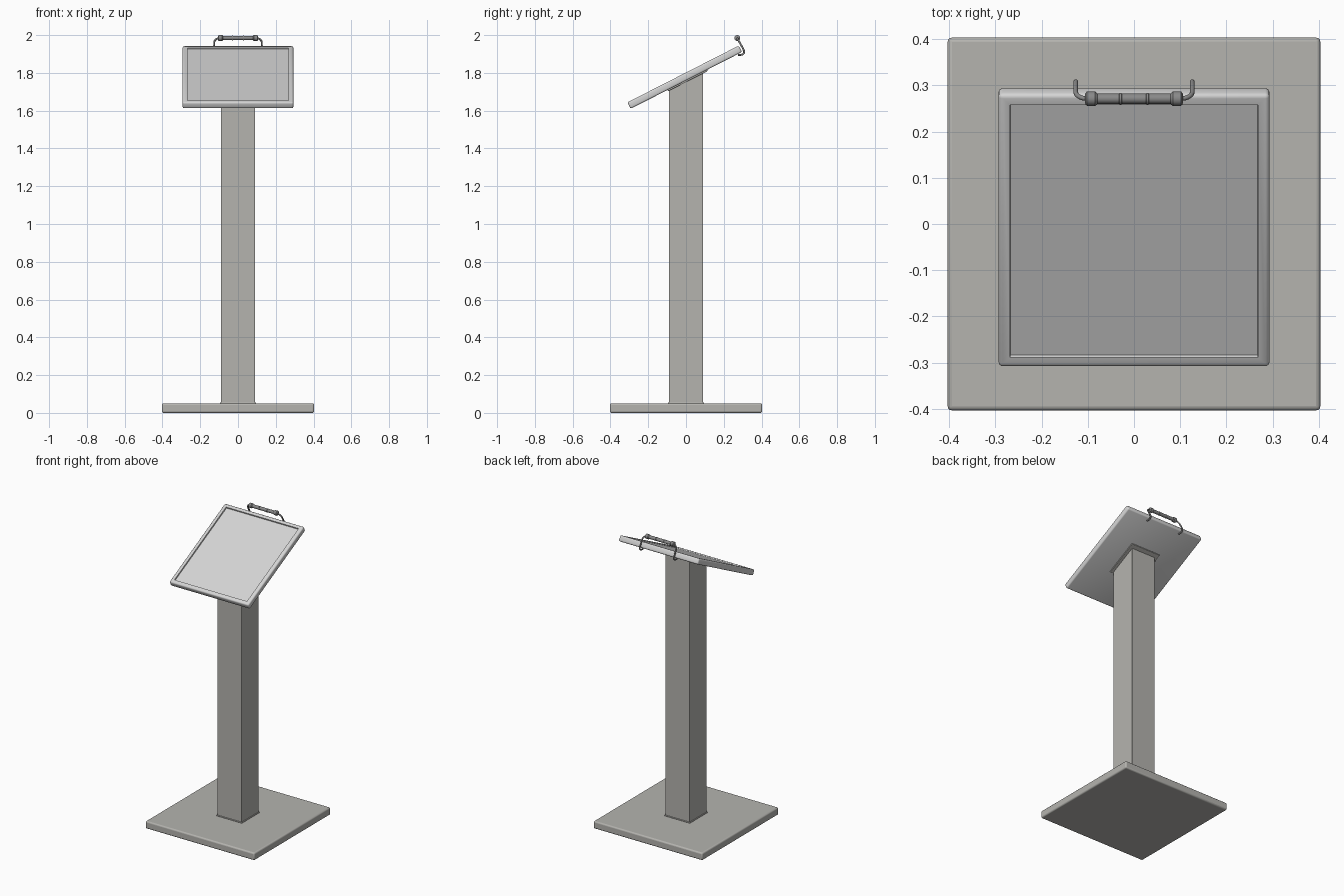
import bpy, bmesh, math
from mathutils import Matrix, Vector

if "Cube" in bpy.data.objects:
    bpy.data.objects.remove(bpy.data.objects["Cube"])

TILT = math.radians(27)
CENTRE = Vector((0, -0.007, 1.777))     # middle of the tilted panel
THICK = 0.038


def material(name, rgb):
    m = bpy.data.materials.new(name)
    m.diffuse_color = (*rgb, 1)
    m.use_nodes = True
    m.node_tree.nodes["Principled BSDF"].inputs["Base Color"].default_value = m.diffuse_color
    return m


stand_grey = material("warm grey", (0.46, 0.455, 0.43))
panel_grey = material("light grey", (0.66, 0.66, 0.66))
handle_grey = material("dark grey", (0.25, 0.25, 0.25))


def finish(name, bm, mat, matrix=Matrix.Identity(4), bevel=0.0):
    bmesh.ops.recalc_face_normals(bm, faces=bm.faces)
    me = bpy.data.meshes.new(name)
    bm.to_mesh(me)
    bm.free()
    me.transform(matrix)
    me.materials.append(mat)
    ob = bpy.data.objects.new(name, me)
    bpy.context.collection.objects.link(ob)
    if bevel:
        mod = ob.modifiers.new("bevel", 'BEVEL')
        mod.width, mod.segments = bevel, 3
    bpy.ops.object.select_all(action='DESELECT')
    ob.select_set(True)
    bpy.context.view_layer.objects.active = ob
    bpy.ops.object.shade_smooth_by_angle(angle=math.radians(40))
    return ob


def box(size, loc=(0, 0, 0)):
    bm = bmesh.new()
    bmesh.ops.create_cube(bm, size=1, matrix=Matrix.Translation(loc) @ Matrix.Diagonal((*size, 1)))
    return bm


# Floor plate
finish("base_plate", box((0.806, 0.806, 0.05), (0, 0, 0.025)), stand_grey, bevel=0.009)

# Post, its top sheared to meet the underside of the panel
bm = box((0.18, 0.18, 1), (0, 0, 0.5))
for v in bm.verts:
    if v.co.z > 0.5:
        under = CENTRE.z - THICK / 2 / math.cos(TILT)
        v.co.z = under + (v.co.y - CENTRE.y) * math.tan(TILT)
    else:
        v.co.z = 0.045
finish("post", bm, stand_grey, bevel=0.002)

# Weld collar at the foot of the post
finish("post_collar", box((0.19, 0.19, 0.006), (0, 0, 0.052)), stand_grey, bevel=0.002)

# Panel with a raised rim around a sunken reading surface
tilted = Matrix.Translation(CENTRE) @ Matrix.Rotation(TILT, 4, 'X')
bm = box((0.586, 0.662, THICK))
top = max(bm.faces, key=lambda f: f.calc_center_median().z)
bmesh.ops.inset_region(bm, faces=[top], thickness=0.035)
bmesh.ops.inset_region(bm, faces=[top], thickness=0.002, depth=-0.008)
outer = [e for e in bm.edges if e.calc_face_angle(0) > 1.5
         and all(abs(v.co.x) > 0.29 for v in e.verts)
         or e.calc_face_angle(0) > 1.5 and all(abs(v.co.y) > 0.328 for v in e.verts)]
bmesh.ops.bevel(bm, geom=outer, offset=0.009, segments=3, profile=0.5, affect='EDGES')
finish("reading_panel", bm, panel_grey, tilted)

# Mounting flange under the panel
finish("mounting_flange", box((0.22, 0.235, 0.008), (0, 0.006, -THICK / 2 - 0.003)),
       stand_grey, tilted, bevel=0.002)

# Grip: a turned profile (position along x, radius) swept around its axis
half = [(0.106, 0), (0.106, 0.010), (0.102, 0.0155), (0.084, 0.0155), (0.079, 0.011),
        (0.032, 0.011), (0.031, 0.0125), (0.027, 0.0125), (0.026, 0.011)]
profile = half + [(-x, r) for x, r in reversed(half)]
bm = bmesh.new()
vs = [bm.verts.new((x, 0, r)) for x, r in profile]
es = [bm.edges.new(p) for p in zip(vs, vs[1:])]
bmesh.ops.spin(bm, geom=vs + es, cent=(0, 0, 0), axis=(1, 0, 0), angle=math.tau, steps=24)
bmesh.ops.remove_doubles(bm, verts=bm.verts, dist=0.0002)
finish("handle_grip", bm, handle_grey, Matrix.Translation((0, 0.271, 1.9845)))

# Bent rods that hook the grip behind the upper edge of the panel
path = [(0.100, 0.271, 1.983), (0.113, 0.273, 1.980), (0.124, 0.280, 1.968),
        (0.126, 0.290, 1.950), (0.126, 0.303, 1.926), (0.126, 0.308, 1.910),
        (0.126, 0.301, 1.899), (0.126, 0.275, 1.895)]
for side, name in ((-1, "handle_arm_left"), (1, "handle_arm_right")):
    cu = bpy.data.curves.new(name, 'CURVE')
    cu.dimensions = '3D'
    cu.bevel_depth, cu.bevel_resolution = 0.005, 3
    cu.use_fill_caps = True
    sp = cu.splines.new('BEZIER')
    sp.resolution_u = 4
    sp.bezier_points.add(len(path) - 1)
    for bp, (x, y, z) in zip(sp.bezier_points, path):
        bp.co = (side * x, y, z)
        bp.handle_left_type = bp.handle_right_type = 'AUTO'
    cu.materials.append(handle_grey)
    bpy.context.collection.objects.link(bpy.data.objects.new(name, cu))
